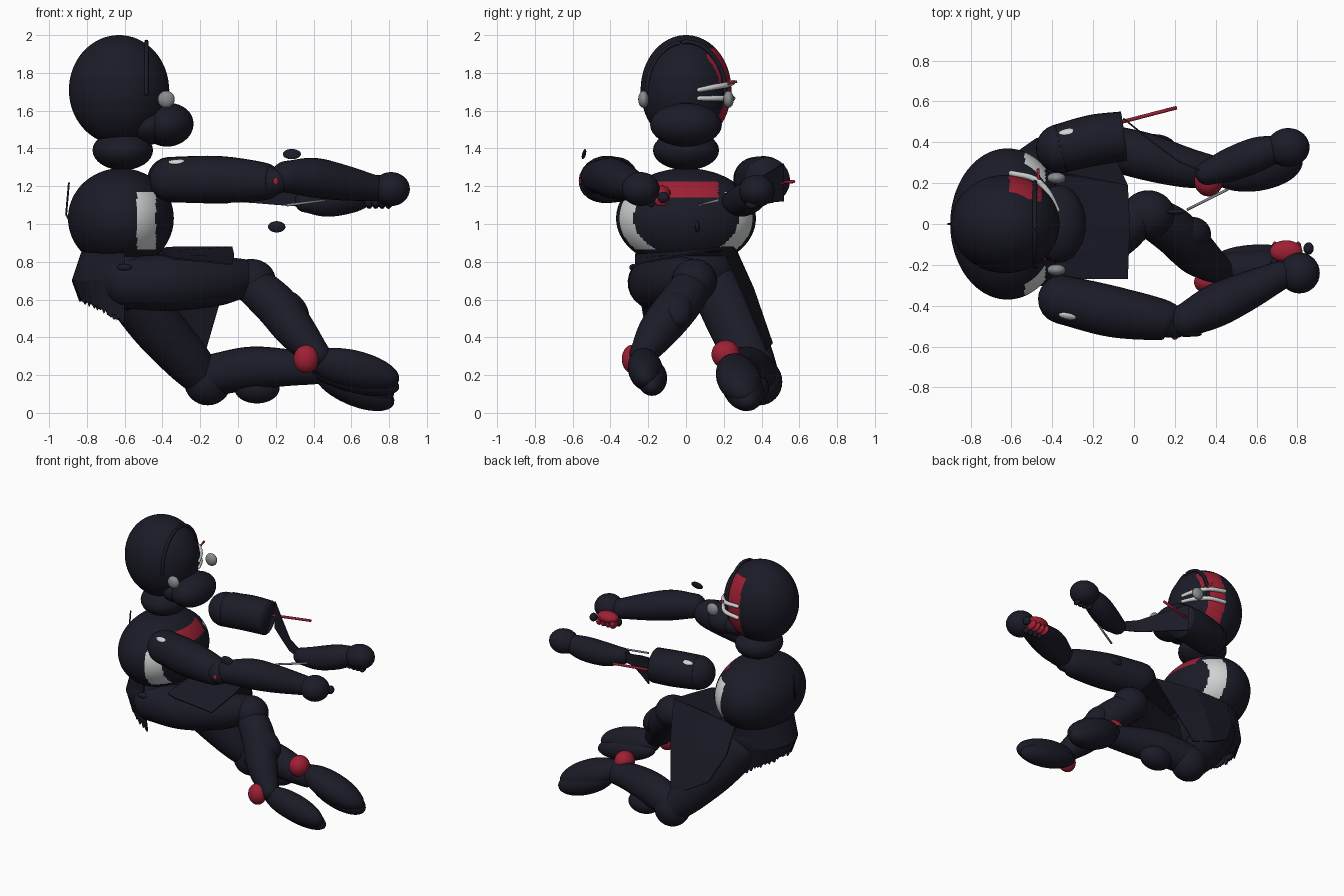
import bpy, bmesh, math, random
from mathutils import Vector, Euler

random.seed(3)
if "Cube" in bpy.data.objects:
    bpy.data.objects.remove(bpy.data.objects["Cube"], do_unlink=True)


def material(name, r, g, b):
    m = bpy.data.materials.new(name)
    m.use_nodes = True
    m.diffuse_color = (r, g, b, 1)
    m.node_tree.nodes["Principled BSDF"].inputs["Base Color"].default_value = (r, g, b, 1)
    return m


DARK = material("charcoal navy", 0.011, 0.011, 0.021)
RED = material("crimson", 0.34, 0.014, 0.034)
WHITE = material("pale grey", 0.62, 0.65, 0.64)
GREY = material("mid grey", 0.24, 0.26, 0.27)


def finish(name, bm, mats, smooth=True):
    bmesh.ops.recalc_face_normals(bm, faces=bm.faces[:])
    mesh = bpy.data.meshes.new(name)
    for f in bm.faces:
        f.smooth = smooth
    bm.to_mesh(mesh)
    bm.free()
    for m in mats:
        mesh.materials.append(m)
    ob = bpy.data.objects.new(name, mesh)
    bpy.context.collection.objects.link(ob)
    return ob


def ball(name, center, radii, mats=(DARK,), rot=(0, 0, 0), rule=None, seg=32):
    """Ellipsoid; rule(point) picks the material slot of each face."""
    bm = bmesh.new()
    bmesh.ops.create_uvsphere(bm, u_segments=seg, v_segments=seg // 2, radius=1)
    turn = Euler([math.radians(a) for a in rot]).to_matrix()
    for v in bm.verts:
        v.co = turn @ Vector(a * r for a, r in zip(v.co, radii)) + Vector(center)
    if rule:
        for f in bm.faces:
            f.material_index = rule(f.calc_center_median())
    return finish(name, bm, mats)


def limb(name, nodes, mat=DARK, sides=24, steps=8, rounded=True):
    """Smooth round tube through (x, y, z, radius) nodes, with domed or flat ends."""
    n = [Vector(p) for p in nodes]
    n = [2 * n[0] - n[1]] + n + [2 * n[-1] - n[-2]]
    path = []
    for a, b, c, d in zip(n, n[1:], n[2:], n[3:]):
        for i in range(steps):
            t = i / steps
            path.append(0.5 * (2 * b + (c - a) * t + (2 * a - 5 * b + 4 * c - d) * t * t
                               + (3 * b - a - 3 * c + d) * t ** 3))
    path.append(n[-2])
    if rounded:
        def dome(end, inner):
            out = (end.to_3d() - inner.to_3d()).normalized()
            return [Vector((*(end.to_3d() + out * end[3] * math.sin(a)), end[3] * math.cos(a)))
                    for a in (0.35, 0.7, 1.05, 1.35, 1.54)]
        path = dome(path[0], path[1])[::-1] + path + dome(path[-1], path[-2])
    bm = bmesh.new()
    rings = []
    for i, p in enumerate(path):
        along = (path[min(i + 1, len(path) - 1)] - path[max(i - 1, 0)]).to_3d().normalized()
        u = along.cross(Vector((0, 1, 0.2))).normalized()
        w = along.cross(u)
        rings.append([bm.verts.new(p.to_3d() + p[3] * (u * math.cos(k * math.tau / sides)
                                                       + w * math.sin(k * math.tau / sides)))
                      for k in range(sides)])
    for a, b in zip(rings, rings[1:]):
        for k in range(sides):
            j = (k + 1) % sides
            bm.faces.new((a[k], a[j], b[j], b[k]))
    bm.faces.new(rings[0])
    bm.faces.new(rings[-1])
    return finish(name, bm, (mat,))


def sheet(name, *rows):
    """Thin cloth stretched across rows of points."""
    bm = bmesh.new()
    grid = [[bm.verts.new(p) for p in row] for row in rows]
    for a, b in zip(grid, grid[1:]):
        for i in range(len(a) - 1):
            bm.faces.new((a[i], a[i + 1], b[i + 1], b[i]))
    ob = finish(name, bm, (DARK,), False)
    ob.modifiers.new("cloth", "SOLIDIFY").thickness = 0.008
    return ob


def rod(name, a, b, r, mat):
    return limb(name, [(*a, r), (*b, r)], mat, 10, 2, False)


# Head with a red band and a thin brow stripe on its left side
def head_rule(p):
    band = p.y > 0.12 and -0.61 < p.x < -0.495 and 1.5 < p.z < 1.93
    stripe = p.y > 0.11 and -0.472 < p.x < -0.452 and 1.74 < p.z < 1.9
    return int(band or stripe)


ball("head", (-0.63, 0, 1.71), (0.265, 0.24, 0.29), (DARK, RED), rule=head_rule, seg=192)
ball("muzzle", (-0.37, 0, 1.525), (0.135, 0.19, 0.115), rot=(0, -8, 0))
ball("muzzle_root", (-0.47, 0, 1.52), (0.11, 0.17, 0.1))
ball("neck", (-0.61, 0, 1.39), (0.16, 0.175, 0.105))

# Strap over the head, side discs and pale bars
arc = [math.pi * i / 12 for i in range(13)]
limb("head_strap", [(-0.485, 0.21 * math.cos(a), 1.69 + 0.275 * math.sin(a), 0.011) for a in arc],
     sides=8, steps=3)
for s, side in ((1, "left"), (-1, "right")):
    ball(side + "_ear_disc", (-0.38, s * 0.225, 1.66), (0.045, 0.028, 0.045), (GREY,))
for z, lift in ((1.665, 0), (1.71, 0.04)):
    limb("face_bar", [(-0.6, 0.248, z + lift, 0.014), (-0.49, 0.222, z + lift * 0.7, 0.015),
                      (-0.42, 0.155, z + lift * 0.4, 0.015), (-0.375, 0.07, z, 0.012)], WHITE, 10, 4)
rod("face_needle", (-0.46, 0.06, 1.7), (-0.47, 0.27, 1.755), 0.007, RED)


# Torso with red chest and pale flanks
def torso_rule(p):
    if p.x > -0.6 and 1.14 < p.z < 1.225 and abs(p.y) < 0.17:
        return 1
    return 2 if -0.535 < p.x < -0.435 and abs(p.y) > 0.15 and 0.87 < p.z < 1.17 else 0


ball("torso", (-0.62, 0, 1.03), (0.28, 0.37, 0.265), (DARK, RED, WHITE), rule=torso_rule, seg=160)
ball("pelvis", (-0.62, 0, 0.74), (0.21, 0.27, 0.2))
rod("back_wire", (-0.91, 0, 1.05), (-0.895, 0, 1.22), 0.005, DARK)
rod("back_wire_base", (-0.91, 0, 1.05), (-0.87, 0, 0.98), 0.005, DARK)

# Ragged coat hem around the back
top, mid, hem = [], [], []
for i in range(73):
    a = math.pi * (0.5 + i / 72)
    c, s = math.cos(a), math.sin(a)
    top.append((-0.6 + 0.22 * c, 0.27 * s, 0.88))
    mid.append((-0.6 + 0.28 * c, 0.26 * s, 0.7))
    hem.append((-0.6 + 0.24 * c, 0.22 * s, 0.48 - 0.12 * c + random.uniform(-0.015, 0.015)))
sheet("coat_hem", top, mid, hem)

# Coat flaps over the lap and the left thigh
sheet("lap_flap", [(-0.4, -0.27, 0.84), (-0.34, -0.27, 0.82), (-0.03, -0.27, 0.79)],
      [(-0.4, 0, 0.86), (-0.34, 0, 0.86), (-0.02, 0, 0.84)],
      [(-0.45, 0.25, 0.86), (-0.34, 0.24, 0.88), (-0.03, 0.19, 0.88)])
sheet("left_coat_flap", [(-0.6, 0.27, 0.86), (-0.34, 0.25, 0.88), (-0.03, 0.19, 0.88)],
      [(-0.58, 0.35, 0.66), (-0.33, 0.36, 0.66), (-0.08, 0.3, 0.64)],
      [(-0.48, 0.42, 0.46), (-0.32, 0.46, 0.37), (-0.17, 0.43, 0.33)])

# Right arm and hand with red palm and fingers
limb("right_upper_arm", [(-0.35, -0.37, 1.235, 0.12), (-0.1, -0.43, 1.235, 0.125),
                         (0.14, -0.47, 1.225, 0.1), (0.2, -0.49, 1.225, 0.07)])
limb("right_forearm", [(0.26, -0.47, 1.25, 0.085), (0.4, -0.4, 1.245, 0.105),
                       (0.55, -0.33, 1.22, 0.095), (0.72, -0.25, 1.19, 0.07)])
ball("right_hand", (0.81, -0.24, 1.185), (0.1, 0.1, 0.09))
ball("right_palm", (0.745, -0.135, 1.165), (0.08, 0.055, 0.04), (RED,))
for i in range(4):
    x = 0.69 + i * 0.038
    ball("right_finger", (x, -0.13, 1.13), (0.018, 0.045, 0.035), (RED,), seg=16)
    ball("right_knuckle", (x, -0.185, 1.12), (0.022, 0.025, 0.032), seg=16)
ball("right_thumb", (0.855, -0.12, 1.14), (0.025, 0.03, 0.03))
ball("right_elbow_tip", (0.2, -0.555, 1.225), (0.015, 0.012, 0.02), (RED,))

# Left arm: open sleeve, torn cloth, forearm and hand
ball("left_shoulder", (-0.36, 0.37, 1.235), (0.12, 0.12, 0.12))
limb("left_sleeve", [(-0.36, 0.37, 1.235, 0.12), (-0.2, 0.41, 1.235, 0.125),
                     (-0.05, 0.43, 1.23, 0.122)], rounded=False)
sheet("torn_sleeve", [(-0.05, 0.52, 1.32), (0.1, 0.4, 1.25), (0.22, 0.31, 1.19), (0.36, 0.25, 1.15)],
      [(-0.05, 0.52, 1.12), (0.1, 0.4, 1.11), (0.22, 0.31, 1.1), (0.36, 0.25, 1.09)])
limb("left_forearm", [(0.36, 0.25, 1.12, 0.06), (0.47, 0.29, 1.12, 0.082),
                      (0.6, 0.34, 1.145, 0.085), (0.7, 0.37, 1.17, 0.065)])
ball("left_hand", (0.755, 0.375, 1.175), (0.105, 0.095, 0.085))
for i in range(4):
    ball("left_finger", (0.695 + i * 0.034, 0.35, 1.105), (0.018, 0.035, 0.025), seg=12)
rod("red_needle", (-0.06, 0.5, 1.22), (0.21, 0.57, 1.225), 0.009, RED)
rod("pale_strut", (0.26, 0.07, 1.1), (0.46, 0.17, 1.125), 0.007, GREY)

# Shoulder flashes and loose discs
for s in (1, -1):
    ball("shoulder_flash", (-0.32, s * 0.45, 1.327), (0.05, 0.02, 0.012), (WHITE,),
         rot=(-s * 38, 0, 8 * s), seg=16)
ball("loose_disc_upper", (0.285, -0.54, 1.37), (0.048, 0.01, 0.028), rot=(-15, 0, 0))
ball("loose_disc_lower", (0.205, 0.06, 0.985), (0.046, 0.014, 0.03))
ball("hip_button", (-0.6, -0.28, 0.77), (0.04, 0.02, 0.018))

# Right leg, drawn up and crossing the middle
limb("right_thigh", [(-0.58, -0.17, 0.69, 0.14), (-0.35, -0.14, 0.69, 0.15),
                     (-0.12, -0.05, 0.7, 0.135), (0, 0.02, 0.71, 0.11)])
ball("right_knee", (0.07, 0.045, 0.7), (0.13, 0.12, 0.115))
limb("right_shin", [(0.08, 0.04, 0.68, 0.105), (0.2, -0.04, 0.57, 0.115),
                    (0.31, -0.15, 0.43, 0.105), (0.42, -0.23, 0.31, 0.07)])
ball("right_calf_pad", (0.285, -0.05, 0.55), (0.075, 0.085, 0.115), rot=(0, -38, 0))
ball("right_ankle", (0.36, -0.285, 0.285), (0.066, 0.055, 0.075), (RED,))
ball("right_foot", (0.61, -0.215, 0.23), (0.25, 0.09, 0.105), rot=(28, 13, 0))
ball("right_sole", (0.62, -0.18, 0.185), (0.24, 0.08, 0.08), rot=(28, 13, 0))

# Left leg, folded close to the ground
limb("left_thigh", [(-0.58, 0.17, 0.65, 0.14), (-0.43, 0.26, 0.46, 0.14),
                    (-0.28, 0.34, 0.29, 0.125), (-0.19, 0.39, 0.19, 0.105)])
ball("left_knee", (-0.16, 0.39, 0.165), (0.125, 0.12, 0.125))
limb("left_shin", [(-0.14, 0.38, 0.2, 0.11), (0.06, 0.33, 0.235, 0.115),
                   (0.24, 0.28, 0.24, 0.1), (0.4, 0.25, 0.23, 0.08)])
ball("left_calf_pad", (0.1, 0.35, 0.13), (0.12, 0.09, 0.08))
ball("left_ankle", (0.365, 0.21, 0.31), (0.07, 0.075, 0.075), (RED,))
ball("left_foot", (0.595, 0.28, 0.18), (0.25, 0.12, 0.1), rot=(-10, 23, 8))
ball("left_sole", (0.615, 0.3, 0.135), (0.23, 0.11, 0.095), rot=(-10, 23, 8))
